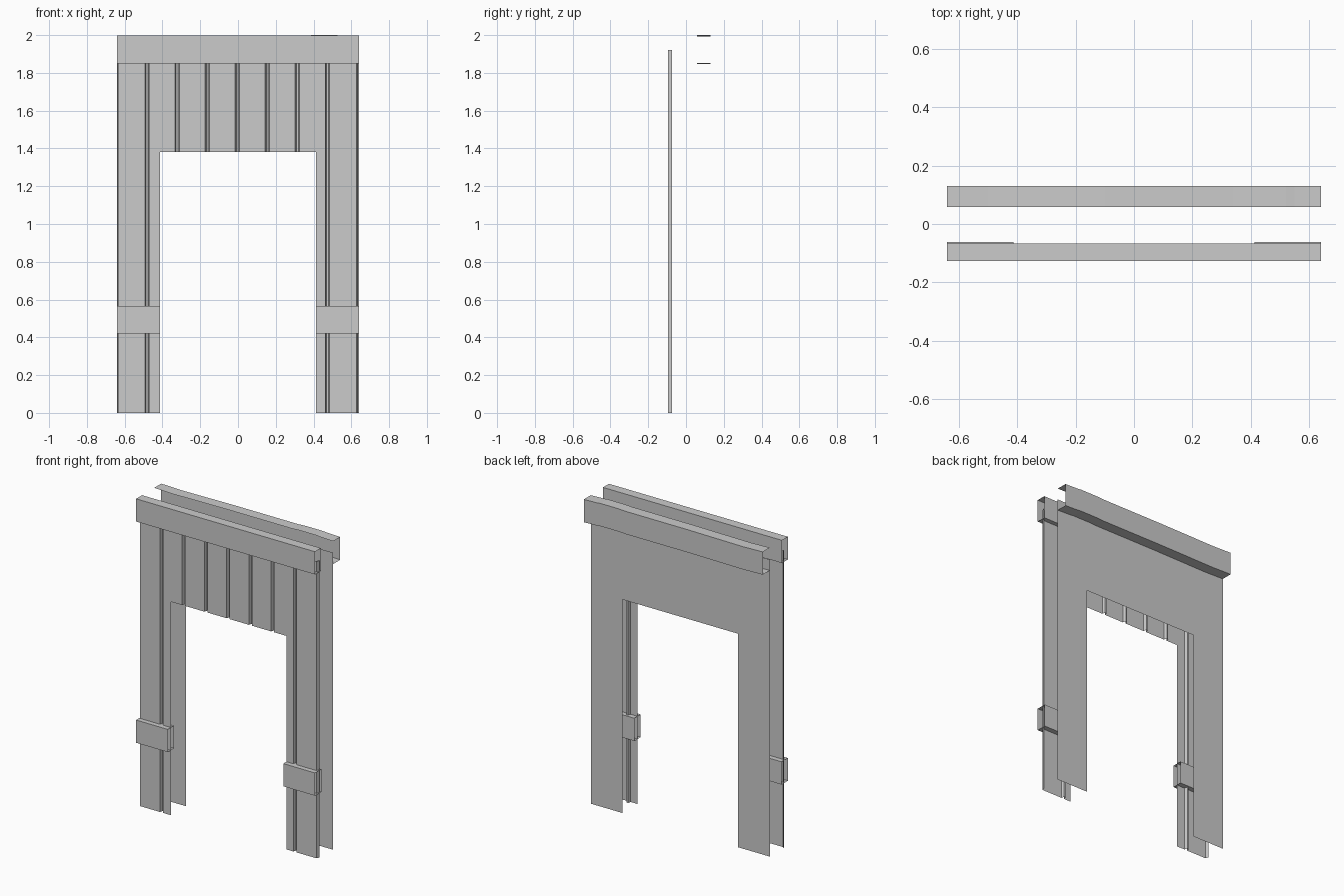
import bpy, bmesh

cube = bpy.data.objects.get("Cube")
if cube:
    bpy.data.objects.remove(cube)

metal = bpy.data.materials.new("grey_sheet_metal")
metal.use_nodes = True
GREY = (0.6, 0.6, 0.6, 1)
metal.diffuse_color = GREY
metal.node_tree.nodes["Principled BSDF"].inputs["Base Color"].default_value = GREY

HALF, OPEN_X, OPEN_Z, PANEL_TOP = 0.64, 0.413, 1.38, 1.92


def make(name, quads):
    """Open sheet-metal object from a list of quads."""
    bm = bmesh.new()
    for q in quads:
        bm.faces.new([bm.verts.new(p) for p in q])
    bmesh.ops.remove_doubles(bm, verts=bm.verts, dist=1e-5)
    bmesh.ops.recalc_face_normals(bm, faces=bm.faces)
    me = bpy.data.meshes.new(name)
    bm.to_mesh(me)
    bm.free()
    me.materials.append(metal)
    ob = bpy.data.objects.new(name, me)
    bpy.context.collection.objects.link(ob)
    return ob


def sheet(name, path):
    """Upright sheet following a plan path, with the doorway left out."""
    quads = []
    for (xa, ya), (xb, yb) in zip(path, path[1:]):
        z = OPEN_Z if abs(xa + xb) / 2 < OPEN_X else 0
        quads.append([(xa, ya, z), (xb, yb, z), (xb, yb, PANEL_TOP), (xa, ya, PANEL_TOP)])
    return make(name, quads)


def sweep(name, section, stations):
    """Sweep a y-z section along x; each station is (x, z offset)."""
    quads = []
    for (xa, da), (xb, db) in zip(stations, stations[1:]):
        for (ya, za), (yb, zb) in zip(section, section[1:]):
            quads.append([(xa, ya, za + da), (xb, ya, za + db),
                          (xb, yb, zb + db), (xa, yb, zb + da)])
    return make(name, quads)


def tube(y0, y1, z0, z1):
    return [(y0, z0), (y1, z0), (y1, z1), (y0, z1), (y0, z0)]


# Front cladding: flat pans divided by narrow recessed grooves
FACE, RECESS, PITCH = -0.095, -0.075, 0.159
path = [(-HALF, RECESS), (-0.634, FACE)]
for i in range(1, 8):
    c = -HALF + i * PITCH
    path += [(c - 0.011, FACE), (c - 0.005, RECESS), (c + 0.005, RECESS), (c + 0.011, FACE)]
path += [(0.628, FACE), (0.636, RECESS)]
path += [(-OPEN_X, FACE), (OPEN_X, FACE)]
sheet("front_cladding", sorted(path))

# Flat back lining
sheet("back_lining", [(x, 0.058) for x in (-HALF, -OPEN_X, OPEN_X, HALF)])

# Front header tube and the two leg brackets
sweep("front_header", tube(-0.127, -0.066, 1.85, 1.997), [(-HALF, 0), (HALF, 0)])
for name, side in (("left_bracket", 1), ("right_bracket", -1)):
    sweep(name, tube(-0.127, -0.062, 0.42, 0.567), [(side * OPEN_X, 0), (side * HALF, 0)])

# Back header: channel open to the front, slightly uneven along its length
channel = [(0.058, 1.997), (0.13, 1.997), (0.13, 1.85), (0.058, 1.85)]
sweep("back_header", channel,
      [(-HALF, 0), (-0.5, -0.004), (-0.1, 0), (0.34, 0), (0.4, 0.003), (0.52, 0.003),
       (0.55, 0), (HALF, -0.003)])
